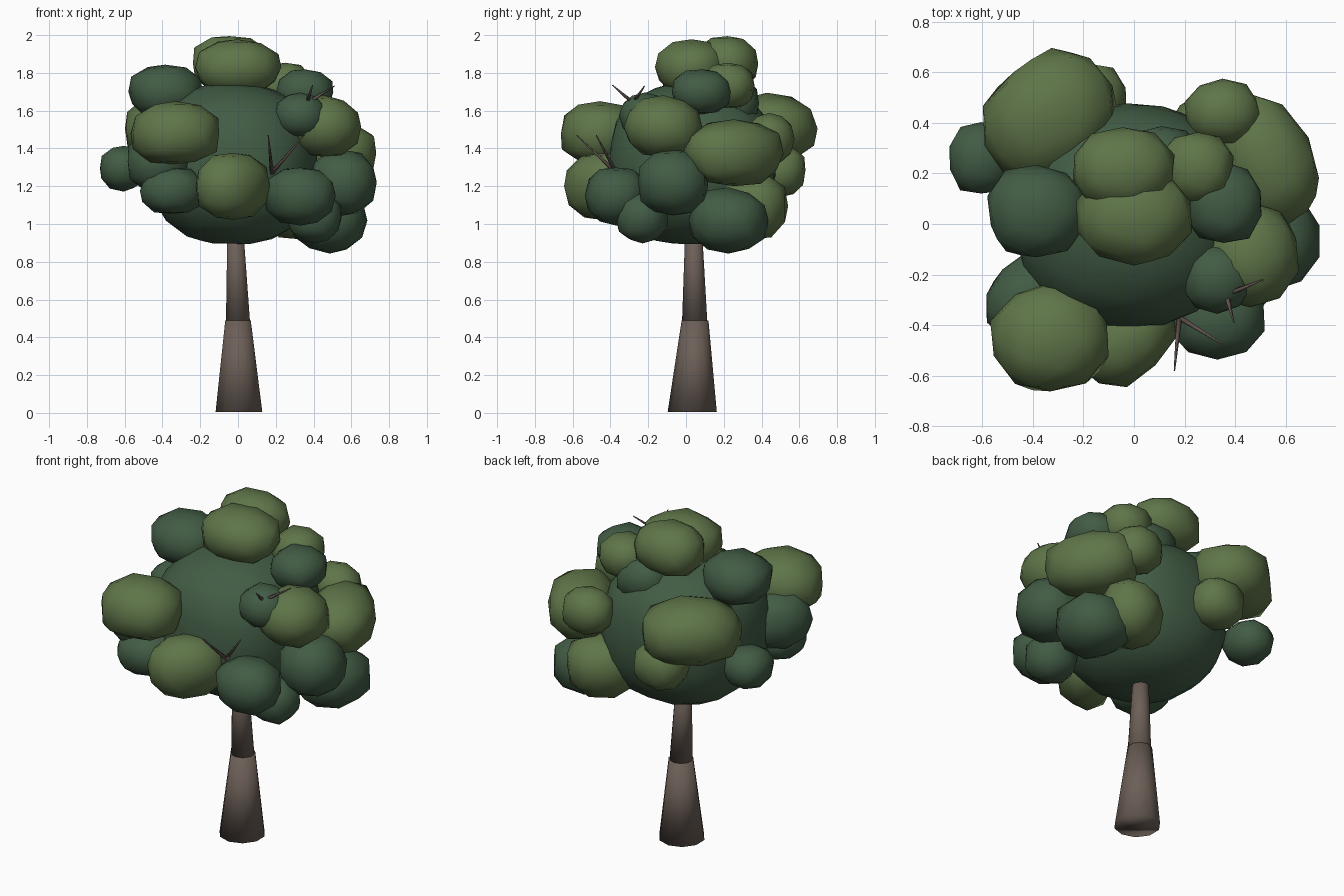
import bpy, bmesh, math, random
from mathutils import Matrix, Vector

if "Cube" in bpy.data.objects:
    bpy.data.objects.remove(bpy.data.objects["Cube"])

random.seed(4)


def material(name, rgb):
    m = bpy.data.materials.new(name)
    m.diffuse_color = (*rgb, 1)
    m.use_nodes = True
    m.node_tree.nodes["Principled BSDF"].inputs["Base Color"].default_value = m.diffuse_color
    return m


LIGHT = material("light leaf green", (0.114, 0.178, 0.066))
DARK = material("dark leaf green", (0.054, 0.107, 0.059))
BARK = material("brown bark", (0.15, 0.115, 0.095))
TWIG = material("twig brown", (0.125, 0.09, 0.08))


def finish(bm, name, mat, angle):
    me = bpy.data.meshes.new(name)
    for f in bm.faces:
        f.smooth = True
    bm.to_mesh(me)
    bm.free()
    me.materials.append(mat)
    ob = bpy.data.objects.new(name, me)
    bpy.context.collection.objects.link(ob)
    bpy.context.view_layer.objects.active = ob
    ob.select_set(True)
    bpy.ops.object.shade_smooth_by_angle(angle=angle)
    ob.select_set(False)


def clump(name, mat, centre, radii, yaw=0, detail=2, jitter=0.045, floor=0.0):
    """Lumpy, slightly boxy leaf ball turned by yaw, cut flat below floor."""
    turn = Matrix.Rotation(math.radians(yaw), 3, "Z")
    bm = bmesh.new()
    bmesh.ops.create_icosphere(bm, subdivisions=detail, radius=1)
    p = 2.4
    for v in bm.verts:
        d = v.co.normalized()
        k = sum(abs(c) ** p for c in d) ** (-1 / p)
        d *= k * random.uniform(1 - jitter, 1 + jitter)
        v.co = Vector(centre) + turn @ Vector(d[i] * radii[i] for i in range(3))
        v.co.z = max(v.co.z, floor)
    finish(bm, name, mat, 1.0)


def tapered(name, mat, a, b, ra, rb, sides, level=False):
    """Tapered limb from point a to point b; level keeps its rings horizontal."""
    a, b = Vector(a), Vector(b)
    q = Vector((0, 0, 1)).rotation_difference(b - a)
    bm = bmesh.new()
    bmesh.ops.create_cone(bm, cap_ends=True, segments=sides,
                          radius1=1, radius2=1, depth=1)
    for v in bm.verts:
        top = v.co.z > 0
        ring = Vector((v.co.x, v.co.y, 0)) * (rb if top else ra)
        v.co = (b if top else a) + (ring if level else q @ ring)
    finish(bm, name, mat, 3.1)


# Trunk in two stacked tapering sections
tapered("lower_trunk", BARK, (0.005, 0.033, 0.005), (0, 0.048, 0.49), 0.13, 0.071, 10, True)
tapered("upper_trunk", BARK, (0, 0.046, 0.48), (-0.015, 0.04, 1.0), 0.067, 0.043, 10, True)

# Main body of the crown
clump("crown_core", DARK, (-0.025, 0.035, 1.318), (0.445, 0.445, 0.43), 0, 3, 0.012, 0.895)

# Light leaf clumps: centre, radii, yaw
light = [
    ((0.0, 0.03, 1.83), (0.228, 0.188, 0.147), 0),
    ((-0.045, 0.22, 1.85), (0.205, 0.165, 0.15), 0),
    ((-0.335, 0.43, 1.505), (0.285, 0.23, 0.183), 40),
    ((-0.18, 0.495, 1.285), (0.155, 0.14, 0.14), 0),
    ((-0.33, -0.455, 1.478), (0.235, 0.215, 0.168), 0),
    ((-0.025, -0.45, 1.2), (0.22, 0.155, 0.178), 45),
    ((0.52, 0.255, 1.375), (0.27, 0.19, 0.173), 117),
    ((0.46, -0.12, 1.515), (0.19, 0.205, 0.16), 0),
    ((0.25, 0.22, 1.73), (0.145, 0.145, 0.12), 0),
    ((0.35, 0.44, 1.45), (0.15, 0.13, 0.135), 0),
    ((0.31, 0.34, 1.095), (0.215, 0.175, 0.18), 45),
]
# Dark leaf clumps: centre, radii, yaw
dark = [
    ((-0.385, 0.05, 1.70), (0.195, 0.185, 0.14), 0),
    ((-0.605, 0.26, 1.295), (0.13, 0.145, 0.118), 0),
    ((-0.41, -0.29, 1.33), (0.195, 0.16, 0.165), 45),
    ((-0.345, -0.365, 1.175), (0.175, 0.165, 0.125), 0),
    ((0.33, -0.37, 1.15), (0.188, 0.163, 0.153), 0),
    ((0.405, -0.23, 1.035), (0.145, 0.14, 0.133), 0),
    ((0.555, -0.07, 1.22), (0.178, 0.19, 0.173), 0),
    ((0.485, 0.225, 1.018), (0.20, 0.21, 0.17), 0),
    ((0.33, -0.215, 1.575), (0.142, 0.135, 0.117), 0),
    ((0.355, 0.083, 1.70), (0.155, 0.158, 0.121), 0),
    ((0.11, 0.25, 1.64), (0.16, 0.14, 0.13), 0),
]
for label, mat, blobs in (("light", LIGHT, light), ("dark", DARK, dark)):
    for i, (c, r, yaw) in enumerate(blobs, 1):
        clump(f"{label}_leaf_clump_{i}", mat, c, r, yaw)

# Forked bare twigs poking out of the leaves: base, tips
twigs = [
    ((0.18, -0.37, 1.27), [(0.16, -0.58, 1.47), (0.35, -0.475, 1.47)]),
    ((0.365, -0.28, 1.64), [(0.395, -0.39, 1.735), (0.51, -0.22, 1.73)]),
]
for i, (base, tips) in enumerate(twigs, 1):
    for j, tip in enumerate(tips, 1):
        tapered(f"twig_{i}_{j}", TWIG, base, tip, 0.012, 0.003, 5)
